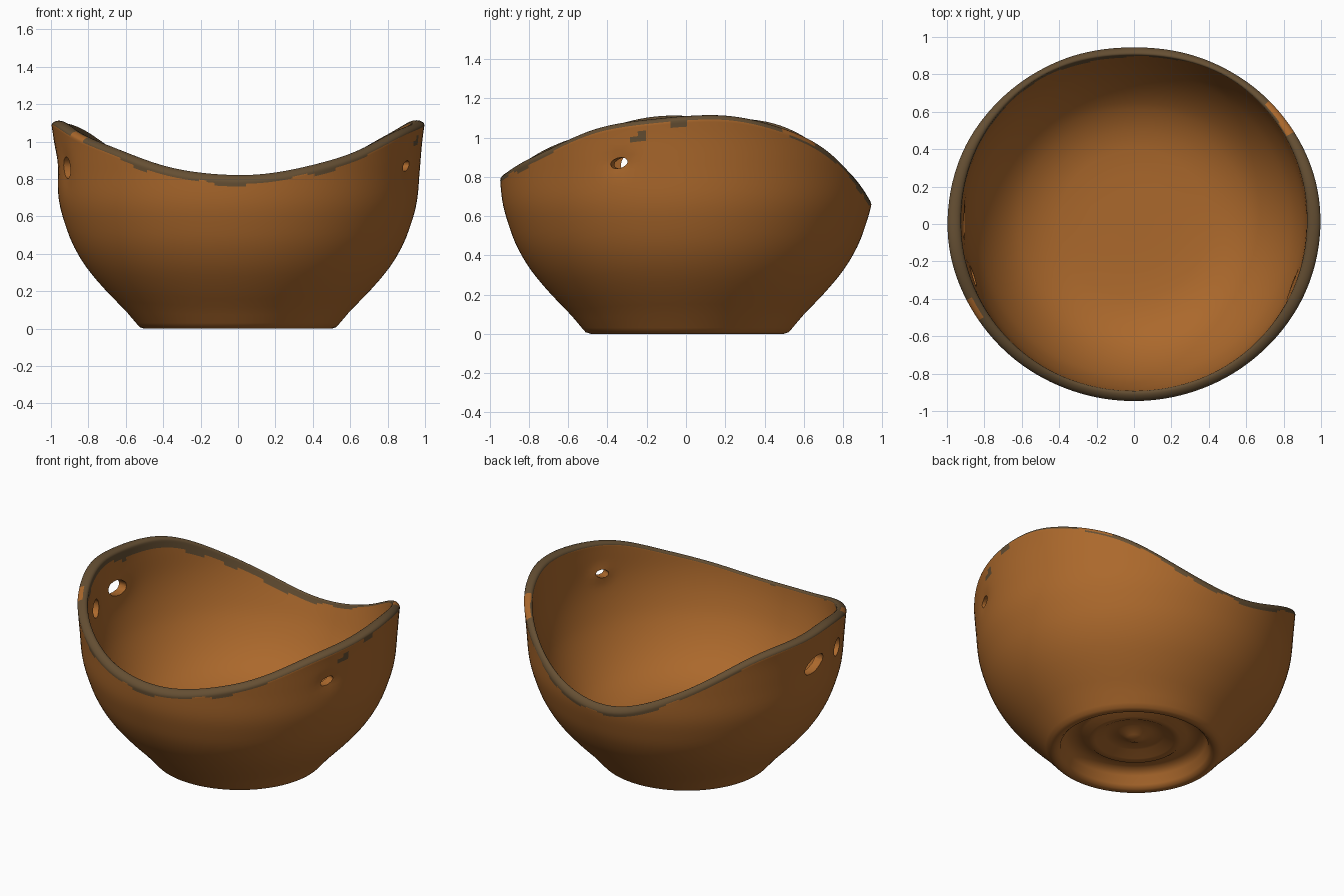
import bpy, bmesh, math
from mathutils import Vector, Matrix

cube = bpy.data.objects.get("Cube")
if cube:
    bpy.data.objects.remove(cube, do_unlink=True)

SEG = 144
LEVELS = 24
RIM = 8


def material(name, rgb):
    m = bpy.data.materials.new(name)
    m.use_nodes = True
    m.diffuse_color = (*rgb, 1)
    bsdf = m.node_tree.nodes["Principled BSDF"]
    bsdf.inputs["Base Color"].default_value = (*rgb, 1)
    bsdf.inputs["Roughness"].default_value = 0.8
    return m


clay = material("orange clay", (0.41, 0.14, 0.025))
glaze = material("dull brown rim", (0.13, 0.078, 0.033))

# Profiles as (radius, height)
UNDERSIDE = [(0.05, 0.09), (0.11, 0.12), (0.18, 0.115), (0.24, 0.085), (0.28, 0.08),
             (0.32, 0.11), (0.4, 0.115), (0.44, 0.08), (0.455, 0.025), (0.475, 0.005),
             (0.5, 0), (0.525, 0.008)]
OUTER = [(0.545, 0.03), (0.605, 0.1), (0.703, 0.2), (0.805, 0.32), (0.873, 0.43), (0.915, 0.53),
         (0.955, 0.67), (0.972, 0.85), (0.985, 1.0), (1.0, 1.11)]
INNER = [(0.5, 0.225), (0.62, 0.28), (0.735, 0.385), (0.83, 0.53), (0.883, 0.67),
         (0.913, 0.82), (0.922, 1.0), (0.925, 1.11)]
FLOOR = [(0.4, 0.207), (0.25, 0.2), (0.1, 0.2)]

# Holes: angle in degrees, height, half width, half height
HOLES = [(-21, 0.87, 0.05, 0.028), (179, 0.875, 0.1, 0.052), (198, 0.86, 0.06, 0.062)]


def radius_at(profile, z):
    """Smooth interpolation of the radius along a profile."""
    last = len(profile) - 1
    i = next((k for k in range(last) if z <= profile[k + 1][1]), last - 1)
    (r0, z0), (r1, z1) = profile[i], profile[i + 1]
    t = min(max((z - z0) / (z1 - z0), 0), 1)

    def slope(k):
        a, b = profile[max(k - 1, 0)], profile[min(k + 1, last)]
        return (b[0] - a[0]) / (b[1] - a[1]) * (z1 - z0)
    s0, s1 = slope(i), slope(i + 1)
    return ((2 * t**3 - 3 * t**2 + 1) * r0 + (t**3 - 2 * t**2 + t) * s0
            + (3 * t**2 - 2 * t**3) * r1 + (t**3 - t**2) * s1)


def rim_height(a):
    """Saddle-shaped rim: high at the sides, lowest at the back."""
    s = math.sin(a)
    drop = 0.405 * s**3 if s > 0 else 0.28 * s * s
    return 1.11 - drop + 0.006 * math.sin(9 * a) * math.cos(a)


def section(a):
    """Full wall section at one angle, from underside to inner floor."""
    h = rim_height(a)
    # The rim slopes outward at the front and back
    out_top = h - 0.022 - 0.025 * math.sin(a)**2
    in_top = h - 0.02
    # The wall thins toward the low back rim
    thin = 0.022 * max(0, math.sin(a))
    pts = list(UNDERSIDE)
    levels = [1 - (1 - k / LEVELS) ** 1.4 for k in range(LEVELS + 1)]
    for t in levels:
        z = 0.03 + t * (out_top - 0.03)
        pts.append((radius_at(OUTER, z), z))
    ro, ri = radius_at(OUTER, out_top), radius_at(INNER, in_top) + thin
    mid, half = (ro + ri) / 2, (ro - ri) / 2
    for k in range(1, RIM):
        p = math.pi * k / RIM
        u = (1 - math.cos(p)) / 2
        pts.append((mid + half * math.cos(p),
                    out_top + (in_top - out_top) * u + 0.021 * math.sin(p)))
    floor_z = INNER[0][1]
    for t in reversed(levels):
        z = floor_z + t * (in_top - floor_z)
        pts.append((radius_at(INNER, z) + thin * t**4, z))
    return pts + FLOOR


def dent(a, z):
    """Clay pushed inward around each hole."""
    d = 0
    for deg, hz, w, hh in HOLES:
        da = math.remainder(a - math.radians(deg), math.tau) * 0.95
        d += 0.014 * math.exp(-(da / (w * 1.3))**2 - ((z - hz) / (hh * 1.6))**2)
    return d


# Bowl body
bm = bmesh.new()
columns = []
for j in range(SEG):
    a = math.tau * j / SEG
    col = []
    for r, z in section(a):
        r -= dent(a, z)
        col.append(bm.verts.new((r * math.cos(a), r * math.sin(a) * 0.985 + 0.006, z)))
    columns.append(col)
count = len(columns[0])
bottom = bm.verts.new((0, 0.006, 0.07))
floor = bm.verts.new((0, 0.006, 0.2))
rim_start = len(UNDERSIDE) + LEVELS
rim_faces = set()
for j in range(SEG):
    c, d = columns[j], columns[(j + 1) % SEG]
    for i in range(count - 1):
        f = bm.faces.new((c[i], d[i], d[i + 1], c[i + 1]))
        if rim_start <= i < rim_start + RIM:
            rim_faces.add(f)
    bm.faces.new((bottom, d[0], c[0]))
    bm.faces.new((floor, c[-1], d[-1]))
bmesh.ops.recalc_face_normals(bm, faces=bm.faces)

# Rim colour with an uneven edge, worn spots on top and stray flecks outside
for f in bm.faces:
    f.smooth = True
    p = f.calc_center_median()
    a = math.atan2(p.y, p.x)
    deg = math.degrees(a) % 360
    depth = rim_height(a) - p.z
    wobble = 0.008 * math.sin(11 * a) + 0.007 * math.sin(23 * a + 1)
    if f in rim_faces:
        worn = (30 < deg < 43 or 204 < deg < 213) and math.hypot(p.x, p.y) > 0.945
        brown = f.normal.z > 0.25 - abs(math.sin(a)) and not worn
    elif f.normal.x * p.x + f.normal.y * p.y < 0:
        brown = depth < 0.01 + wobble + 0.06 * max(0, math.cos(a - math.radians(150)))
    else:
        fleck = abs(p.y + 0.23 - 1.3 * (p.z - 1.01)) < 0.025 and abs(p.z - 1.01) < 0.026
        chip = abs(p.y + 0.05) < 0.04 and depth < 0.05
        brown = depth < (0.062 + wobble) * abs(math.sin(a)) or p.x > 0 and (fleck or chip)
    f.material_index = int(brown and p.z > 0.5)

mesh = bpy.data.meshes.new("bowl")
bm.to_mesh(mesh)
bm.free()
mesh.materials.append(clay)
mesh.materials.append(glaze)
bowl = bpy.data.objects.new("bowl", mesh)
bpy.context.collection.objects.link(bowl)
bpy.context.view_layer.objects.active = bowl

# Ragged holes through the wall
for deg, z, w, h in HOLES:
    a = math.radians(deg)
    bm = bmesh.new()
    spin = Matrix.Rotation(a, 4, "Z") @ Matrix.Rotation(math.radians(15), 4, "X")
    place = Matrix.Translation(Vector((0.93 * math.cos(a), 0.92 * math.sin(a), z)))
    bmesh.ops.create_icosphere(bm, subdivisions=2, radius=1,
                               matrix=place @ spin @ Matrix.Diagonal((0.16, w, h, 1)))
    for f in bm.faces:
        f.smooth = True
    cm = bpy.data.meshes.new("hole_cutter")
    bm.to_mesh(cm)
    bm.free()
    cm.materials.append(clay)
    cutter = bpy.data.objects.new("hole_cutter", cm)
    cutter.hide_render = True
    bpy.context.collection.objects.link(cutter)
    mod = bowl.modifiers.new("hole", "BOOLEAN")
    mod.operation, mod.solver, mod.object = "DIFFERENCE", "EXACT", cutter
    bpy.ops.object.modifier_apply(modifier=mod.name)
    bpy.data.objects.remove(cutter, do_unlink=True)

bpy.ops.object.select_all(action="DESELECT")
bowl.select_set(True)
bpy.ops.object.shade_smooth_by_angle(angle=math.radians(50))
